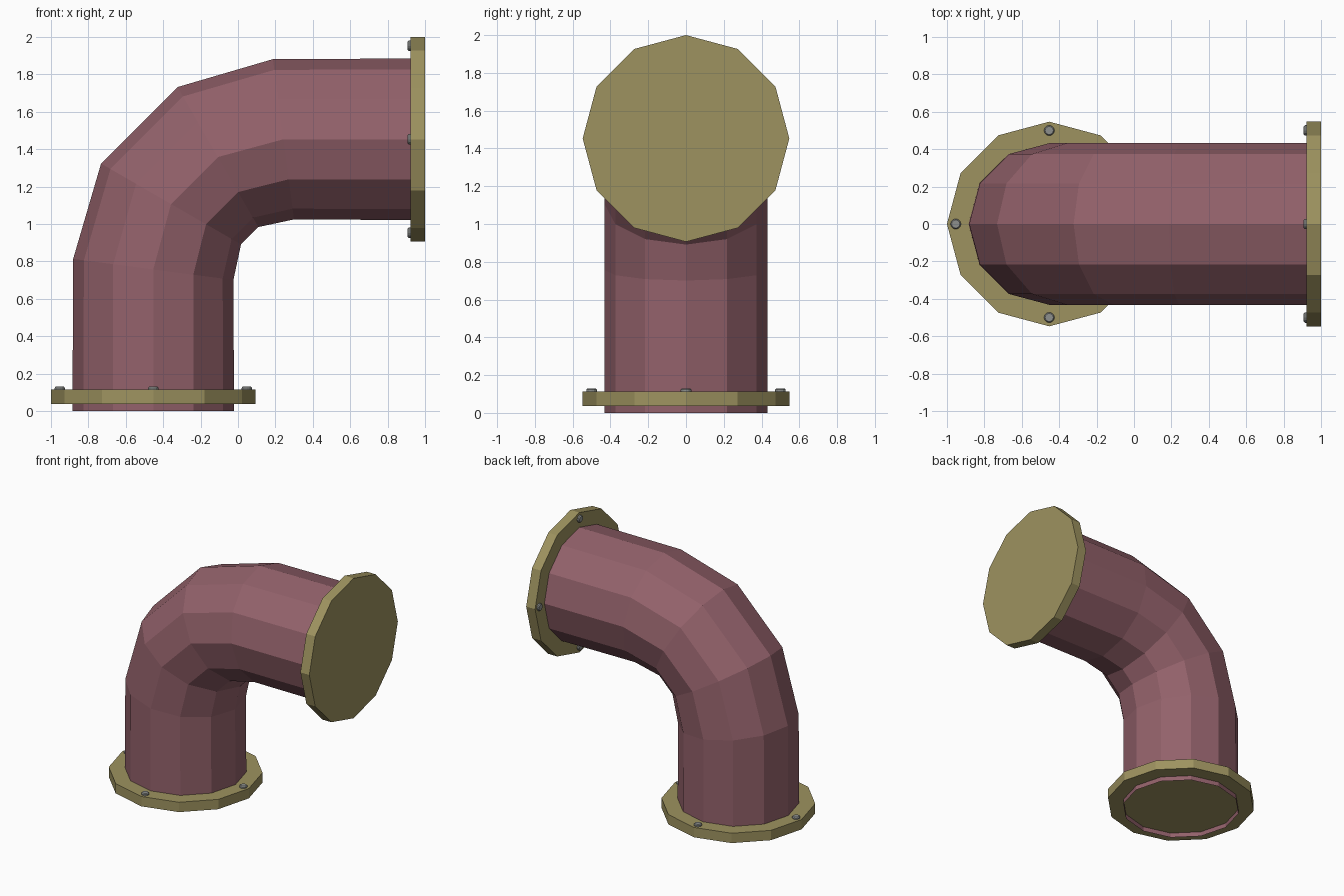
import bpy, bmesh
from math import sin, cos, pi, radians
from mathutils import Vector, Matrix

if "Cube" in bpy.data.objects:
    bpy.data.objects.remove(bpy.data.objects["Cube"])

CX, CZ = -0.453, 1.453      # axis of the lower leg / height of the upper leg
SIDES = 12


def material(name, color):
    m = bpy.data.materials.new(name)
    m.diffuse_color = (*color, 1)
    m.use_nodes = True
    m.node_tree.nodes["Principled BSDF"].inputs["Base Color"].default_value = m.diffuse_color
    return m


red = material("pipe red", (0.29, 0.12, 0.145))
brass = material("flange brass", (0.34, 0.29, 0.115))
steel = material("bolt grey", (0.27, 0.28, 0.27))


def lathe(name, rings, mat, caps=(), sides=SIDES):
    """Skin rings of (centre x, centre z, radius, tilt from vertical in degrees)."""
    bm = bmesh.new()
    loops = []
    for x, z, r, tilt in rings:
        t = radians(tilt)
        u = Vector((cos(t), 0, -sin(t)))
        loops.append([bm.verts.new(Vector((x, 0, z)) + r * (u * cos(a) + Vector((0, sin(a), 0))))
                      for a in (2 * pi * i / sides for i in range(sides))])
    for a, b in zip(loops, loops[1:]):
        for i in range(sides):
            j = (i + 1) % sides
            bm.faces.new((a[i], a[j], b[j], b[i]))
    if "start" in caps:
        bm.faces.new(loops[0][::-1])
    if "end" in caps:
        bm.faces.new(loops[-1])
    me = bpy.data.meshes.new(name)
    bm.to_mesh(me)
    bm.free()
    me.materials.append(mat)
    ob = bpy.data.objects.new(name, me)
    bpy.context.collection.objects.link(ob)
    return ob


# Open elbow pipe: straight leg, four bend rings, straight leg
R = 0.432
lathe("elbow_pipe", [
    (CX, 0.0, R, 0),
    (CX, 0.757, R, 7.5),
    (CX + 0.095, CZ - 0.346, R, 30),
    (CX + 0.346, CZ - 0.095, R, 60),
    (CX + 0.696, CZ, R, 82.5),
    (0.963, CZ, R, 90)], red)

# Maps the lower flange frame (inner face up) onto the upper one (inner face toward -x)
lower = Matrix.Translation((CX, 0, 0.037))
upper = Matrix.Translation((1.0, 0, CZ)) @ Matrix.Rotation(-pi / 2, 4, 'Y')

for end, frame in (("lower", lower), ("upper", upper)):
    # Solid flange disc
    disc = lathe(end + "_flange", [(0, 0, 0.547, 0), (0, 0.077, 0.547, 0)],
                 brass, ("start", "end"))
    disc.matrix_world = frame
    # Four chamfered bolt heads around the rim
    for k in range(4):
        bolt = lathe(f"{end}_bolt_{k + 1}",
                     [(0, 0.07, 0.028, 0), (0, 0.086, 0.028, 0), (0, 0.093, 0.022, 0)],
                     steel, ("start", "end"))
        a = k * pi / 2
        bolt.matrix_world = frame @ Matrix.Translation((0.5 * cos(a), 0.5 * sin(a), 0))
